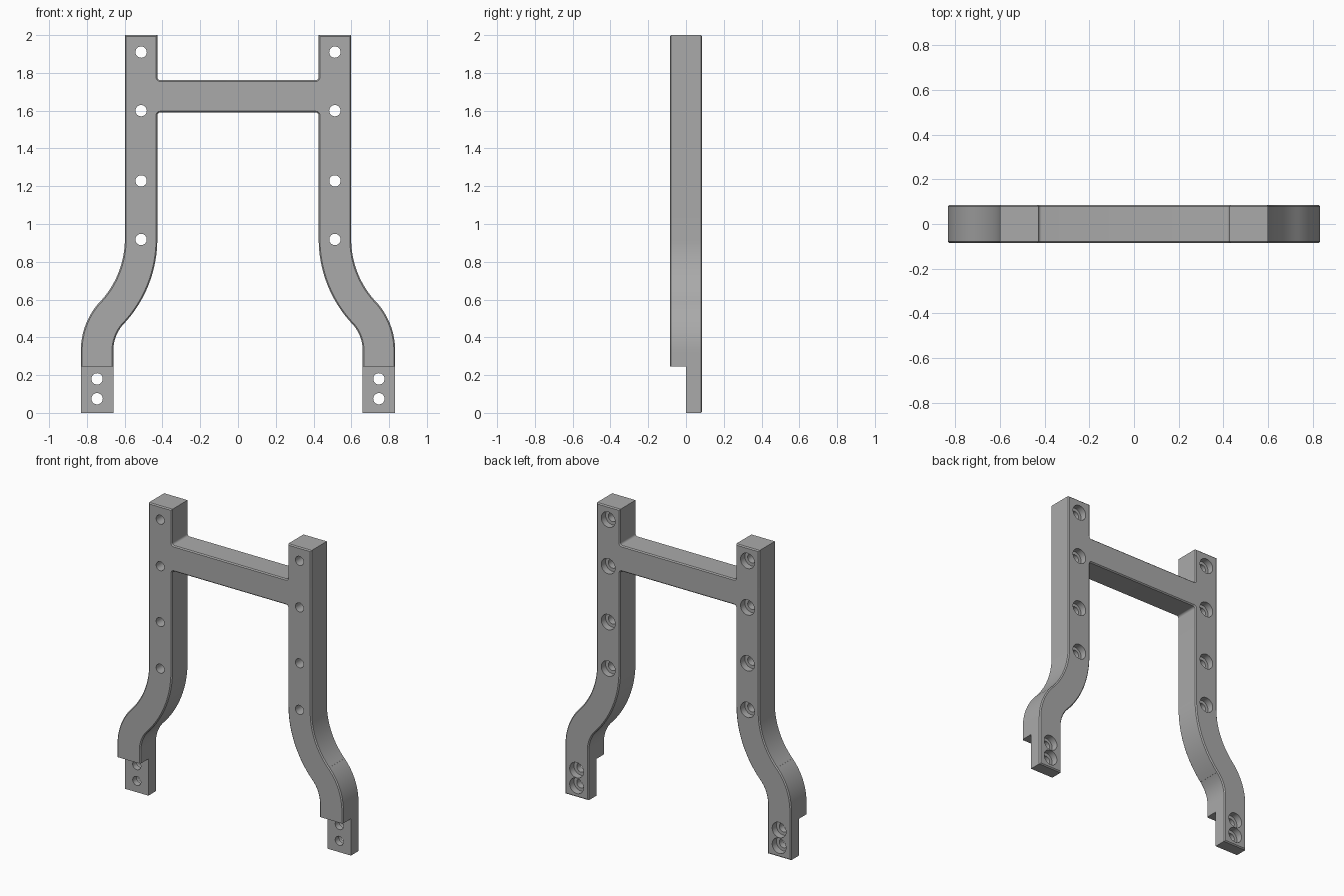
import bpy, bmesh
from math import sin, cos, radians, pi
from mathutils import Matrix

if "Cube" in bpy.data.objects:
    bpy.data.objects.remove(bpy.data.objects["Cube"])

DEPTH = 0.086          # half thickness, front to back
POST_X, FOOT_X, HALF_W = 0.513, 0.746, 0.086
BEND = radians(43)
UPPER_R, LOWER_R = 0.57, 0.295
UPPER_Z, LOWER_Z = 0.92, 0.33
BAR_LOW, BAR_HIGH, FILLET = 1.59, 1.762, 0.015

grey = bpy.data.materials.new("mid grey")
grey.use_nodes = True
colour = (0.4, 0.4, 0.4, 1)
grey.diffuse_color = colour
grey.node_tree.nodes["Principled BSDF"].inputs["Base Color"].default_value = colour


def make_object(name, bm):
    bmesh.ops.recalc_face_normals(bm, faces=bm.faces)
    mesh = bpy.data.meshes.new(name)
    bm.to_mesh(mesh)
    bm.free()
    mesh.materials.append(grey)
    obj = bpy.data.objects.new(name, mesh)
    bpy.context.collection.objects.link(obj)
    return obj


def arc(cx, cz, r, start, end, steps):
    angles = [start + (end - start) * i / steps for i in range(steps + 1)]
    return [(cx + r * cos(a), cz + r * sin(a)) for a in angles]


def leg_edge(side):
    """S-bend along one edge of the leg, top to bottom; side is +1 outer, -1 inner."""
    off = side * HALF_W
    upper = arc(POST_X + UPPER_R, UPPER_Z, UPPER_R - off, pi, pi + BEND, 16)
    lower = arc(FOOT_X - LOWER_R, LOWER_Z, LOWER_R + off, BEND, 0, 16)
    return upper + lower


# Outline of the +x half, from the bar's underside round to its top
inner = POST_X - HALF_W
fx = inner - FILLET
half = arc(fx, BAR_LOW - FILLET, FILLET, pi / 2, 0, 5)
half += leg_edge(-1)
half += [(FOOT_X - HALF_W, 0), (FOOT_X + HALF_W, 0)]
half += reversed(leg_edge(1))
half += [(POST_X + HALF_W, 2), (inner, 2)]
half += arc(fx, BAR_HIGH + FILLET, FILLET, 0, -pi / 2, 5)
outline = half + [(-x, z) for x, z in reversed(half)]

# Frame: extruded outline with softened front and back rims
bm = bmesh.new()
face = bm.faces.new([bm.verts.new((x, -DEPTH, z)) for x, z in outline])
grown = bmesh.ops.extrude_face_region(bm, geom=[face])
moved = [v for v in grown["geom"] if isinstance(v, bmesh.types.BMVert)]
bmesh.ops.translate(bm, verts=moved, vec=(0, 2 * DEPTH, 0))
rims = [e for e in bm.edges if abs(e.verts[0].co.y - e.verts[1].co.y) < DEPTH]
bmesh.ops.bevel(bm, geom=rims, offset=0.007, segments=1, affect='EDGES', clamp_overlap=False)
frame = make_object("mounting_frame", bm)

# Cutter for the stepped feet
bm = bmesh.new()
for s in (-1, 1):
    place = Matrix.Translation((s * FOOT_X, -0.2, 0.02)) @ Matrix.Diagonal((0.4, 0.4, 0.45, 1))
    bmesh.ops.create_cube(bm, size=1, matrix=place)
step_cutter = make_object("foot_step_cutter", bm)


def add_cylinder(bm, x, z, r, y0, y1):
    place = Matrix.Translation((x, (y0 + y1) / 2, z)) @ Matrix.Rotation(pi / 2, 4, 'X')
    bmesh.ops.create_cone(bm, cap_ends=True, segments=32, radius1=r, radius2=r,
                          depth=y1 - y0, matrix=place)


# Cutters for the screw holes and their counterbores in the back
spots = [(POST_X, z) for z in (1.91, 1.6, 1.228, 0.918)]
spots += [(FOOT_X, z) for z in (0.18, 0.075)]
holes, bores = bmesh.new(), bmesh.new()
for x, z in spots:
    for s in (-1, 1):
        add_cylinder(holes, s * x, z, 0.03, -0.2, 0.2)
        add_cylinder(bores, s * x, z, 0.051, DEPTH - 0.045, 0.2)
hole_cutter = make_object("screw_hole_cutter", holes)
bore_cutter = make_object("counterbore_cutter", bores)

for cutter in (step_cutter, hole_cutter, bore_cutter):
    mod = frame.modifiers.new(cutter.name, 'BOOLEAN')
    mod.operation = 'DIFFERENCE'
    mod.solver = 'EXACT'
    mod.object = cutter

# Apply the cuts, drop the cutters and shade the bends smoothly
bpy.ops.object.select_all(action='DESELECT')
bpy.context.view_layer.objects.active = frame
frame.select_set(True)
for mod in list(frame.modifiers):
    bpy.ops.object.modifier_apply(modifier=mod.name)
for cutter in (step_cutter, hole_cutter, bore_cutter):
    bpy.data.objects.remove(cutter)
bpy.ops.object.shade_smooth_by_angle(angle=radians(25))
